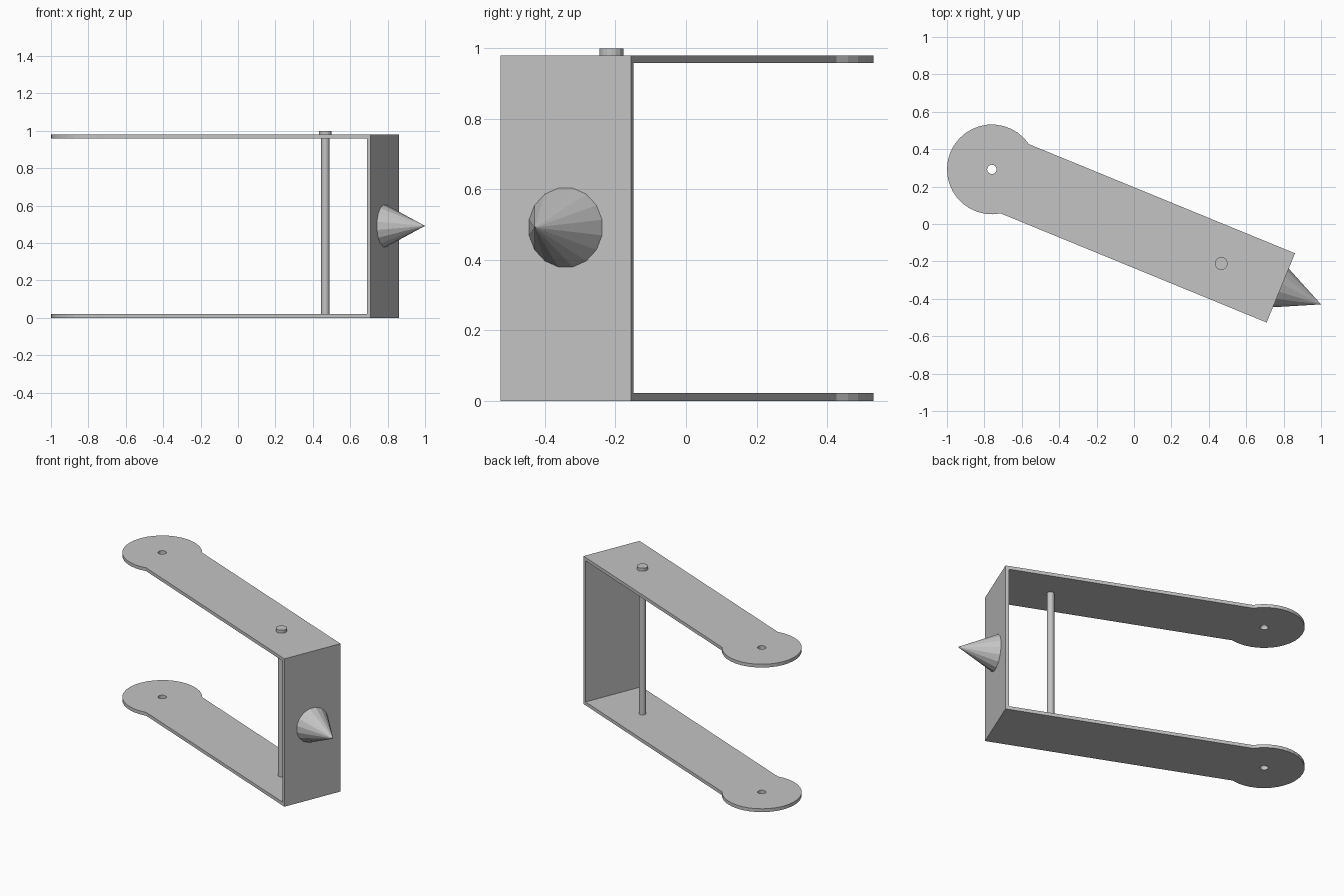
import bpy
import bmesh
from math import sin, cos, pi, acos, asin, sqrt, radians
from mathutils import Matrix, Vector

cube = bpy.data.objects.get("Cube")
if cube:
    bpy.data.objects.remove(cube, do_unlink=True)

# Main dimensions; parts are laid out along local x from the pivot hole
HEIGHT, THICK = 0.98, 0.022
LENGTH, HALF_W = 1.67, 0.2
DISC_R, HOLE_R = 0.24, 0.025
PIN_X = 1.326
FRAME = Matrix.Translation((-0.76, 0.292, 0)) @ Matrix.Rotation(radians(-22.3), 4, "Z")

grey = bpy.data.materials.new("light grey")
grey.use_nodes = True
colour = (0.55, 0.55, 0.55, 1)
grey.diffuse_color = colour
grey.node_tree.nodes["Principled BSDF"].inputs["Base Color"].default_value = colour


def finish(name, bm):
    bmesh.ops.recalc_face_normals(bm, faces=bm.faces)
    bm.transform(FRAME)
    mesh = bpy.data.meshes.new(name)
    bm.to_mesh(mesh)
    bm.free()
    mesh.materials.append(grey)
    obj = bpy.data.objects.new(name, mesh)
    bpy.context.collection.objects.link(obj)
    return obj


def arc(radius, start, end, steps):
    angles = [start + (end - start) * i / steps for i in range(steps + 1)]
    return [(radius * cos(a), radius * sin(a)) for a in angles]


def arm_plate(name, z):
    """Flat arm with a round, drilled end."""
    bm = bmesh.new()
    neck = asin(HALF_W / DISC_R)
    outline = arc(DISC_R, neck, 2 * pi - neck, 24)
    outline += [(LENGTH, -HALF_W), (LENGTH, HALF_W)]
    hole = arc(HOLE_R, 0, 2 * pi, 16)[:-1]
    edges = []
    for loop in (outline, hole):
        verts = [bm.verts.new((x, y, z)) for x, y in loop]
        edges += [bm.edges.new((v, verts[i - 1])) for i, v in enumerate(verts)]
    bmesh.ops.triangle_fill(bm, edges=edges, use_beauty=True)
    top = bmesh.ops.extrude_face_region(bm, geom=bm.faces[:])["geom"]
    bmesh.ops.translate(bm, vec=(0, 0, THICK),
                        verts=[g for g in top if isinstance(g, bmesh.types.BMVert)])
    finish(name, bm)


def round_part(name, r1, r2, depth, matrix, sides=16):
    bm = bmesh.new()
    bmesh.ops.create_cone(bm, cap_ends=True, segments=sides, radius1=r1,
                          radius2=r2, depth=depth, matrix=matrix)
    return finish(name, bm)


def smooth(obj):
    bpy.ops.object.select_all(action="DESELECT")
    obj.select_set(True)
    bpy.context.view_layer.objects.active = obj
    bpy.ops.object.shade_smooth_by_angle(angle=radians(35))


# Upper and lower arms
arm_plate("lower_arm", 0)
arm_plate("upper_arm", HEIGHT - THICK)

# End wall joining the arms
bm = bmesh.new()
wall_h = HEIGHT - 2 * THICK
bmesh.ops.create_cube(bm, size=1, matrix=Matrix.Translation(
    (LENGTH - THICK / 2, 0, HEIGHT / 2)) @ Matrix.Diagonal((THICK, 2 * HALF_W, wall_h, 1)))
finish("end_wall", bm)

# Pin between the arms and its head on top
smooth(round_part("pin_rod", 0.022, 0.022, wall_h, Matrix.Translation((PIN_X, 0, HEIGHT / 2))))
round_part("pin_head", 0.034, 0.034, 0.02, Matrix.Translation((PIN_X, 0, HEIGHT + 0.01)))

# Spike on the outside of the end wall
spike_len = 0.232
round_part("spike", 0.114, 0, spike_len,
           Matrix.Translation((LENGTH + spike_len / 2, 0, 0.492))
           @ Matrix.Rotation(pi / 2, 4, "Y") @ Matrix.Rotation(pi / 16, 4, "Z"))
